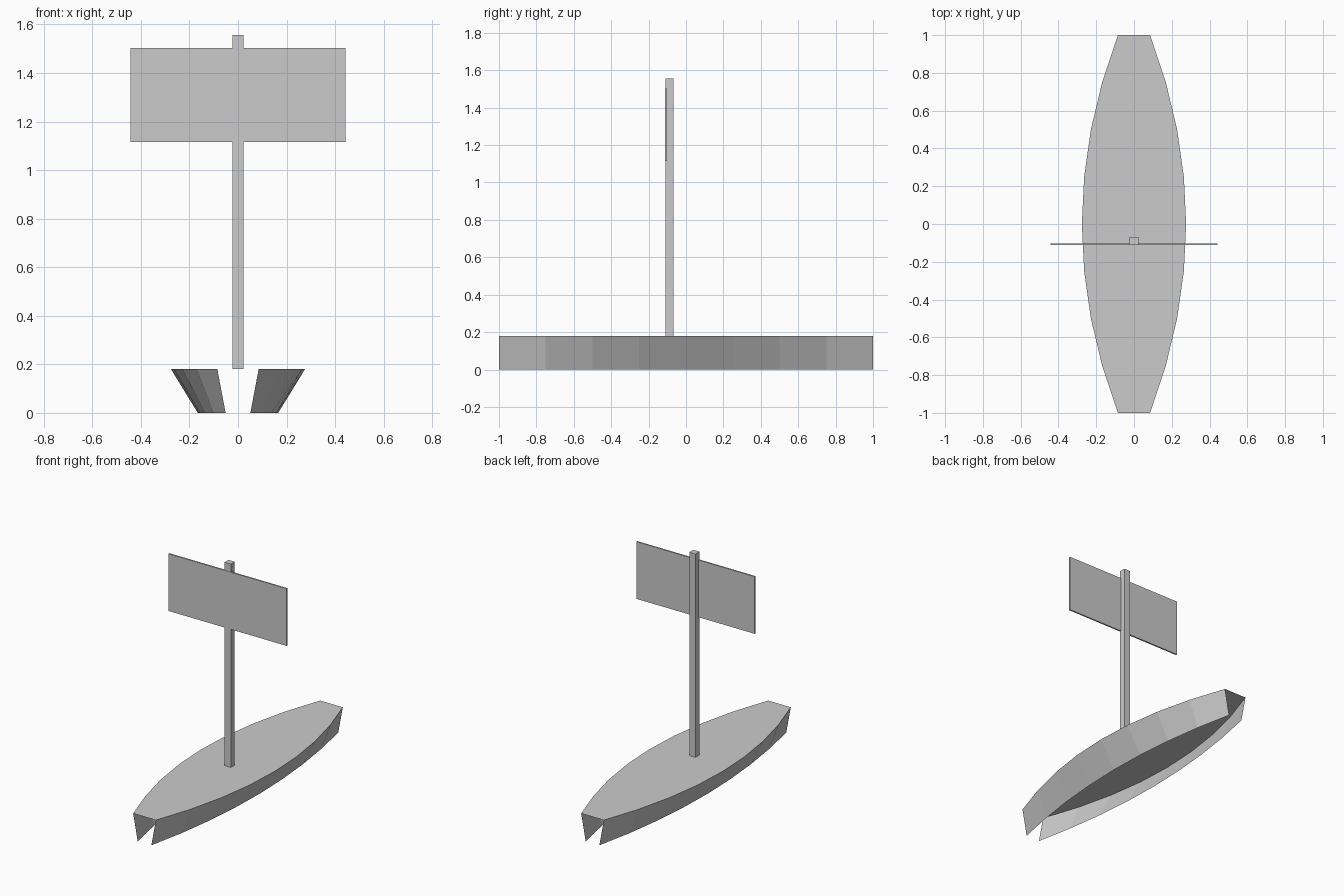
import bpy, bmesh

if "Cube" in bpy.data.objects:
    bpy.data.objects.remove(bpy.data.objects["Cube"])

grey = bpy.data.materials.new("plain grey")
grey.diffuse_color = (0.6, 0.6, 0.6, 1)
grey.use_nodes = True
grey.node_tree.nodes["Principled BSDF"].inputs["Base Color"].default_value = grey.diffuse_color


def finish(name, bm):
    mesh = bpy.data.meshes.new(name)
    bm.to_mesh(mesh)
    bm.free()
    mesh.materials.append(grey)
    obj = bpy.data.objects.new(name, mesh)
    bpy.context.collection.objects.link(obj)
    return obj


def box(name, lo, hi):
    bm = bmesh.new()
    bmesh.ops.create_cube(bm, size=1)
    for v in bm.verts:
        v.co = [(a + b) / 2 + c * (b - a) for a, b, c in zip(lo, hi, v.co)]
    return finish(name, bm)


# Hull: flat deck with inward-leaning side walls, open underneath and at the ends
DECK_Z = 0.18
STATIONS = [i / 4 for i in range(-4, 5)]


def half_width(y):
    return 0.276 - 0.191 * y * y


bm = bmesh.new()
right = [bm.verts.new((half_width(y), y, DECK_Z)) for y in STATIONS]
left = [bm.verts.new((-half_width(y), y, DECK_Z)) for y in STATIONS]
bm.faces.new(right + left[::-1])
for side, top in ((1, right), (-1, left)):
    low = [bm.verts.new((side * 0.6 * half_width(y), y, 0)) for y in STATIONS]
    for i in range(len(STATIONS) - 1):
        quad = [low[i], low[i + 1], top[i + 1], top[i]]
        bm.faces.new(quad if side > 0 else quad[::-1])
finish("hull", bm)

# Mast standing on the deck
box("mast", (-0.023, -0.11, DECK_Z), (0.023, -0.068, 1.557))

# Flat sail panel on the front of the mast
box("sail_panel", (-0.443, -0.112, 1.116), (0.443, -0.102, 1.503))
